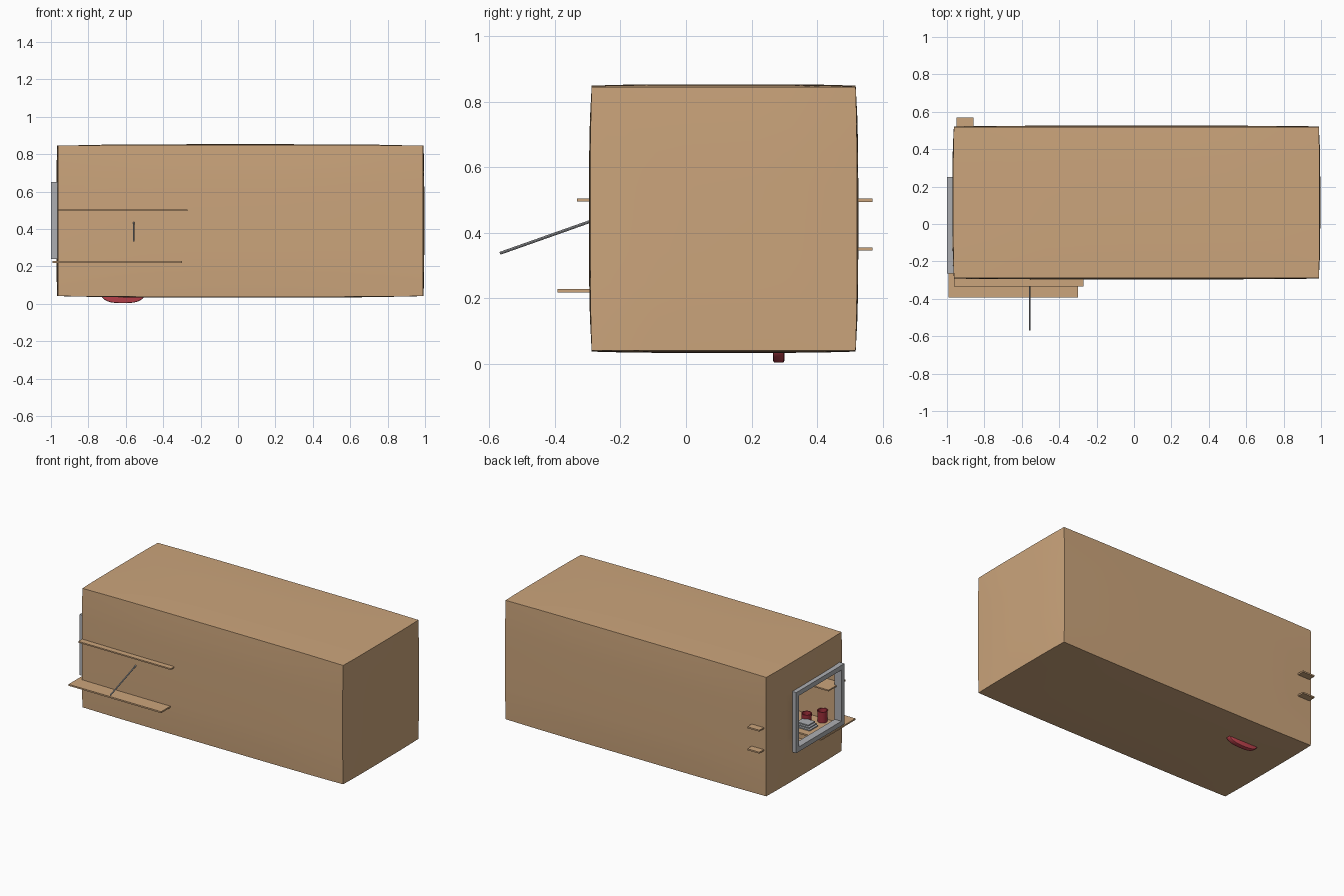
import bpy, bmesh, math
from mathutils import Vector

if "Cube" in bpy.data.objects:
    bpy.data.objects.remove(bpy.data.objects["Cube"])


def material(name, rgb):
    m = bpy.data.materials.new(name)
    m.diffuse_color = (*rgb, 1)
    m.use_nodes = True
    m.node_tree.nodes["Principled BSDF"].inputs["Base Color"].default_value = m.diffuse_color
    return m


TAN = material("tan wood", (0.60, 0.375, 0.20))
GREY = material("light grey", (0.42, 0.43, 0.45))
RED = material("red", (0.55, 0.06, 0.08))
DARK_RED = material("dark red", (0.36, 0.03, 0.045))


def finish(name, bm, mat, smooth=False):
    me = bpy.data.meshes.new(name)
    bmesh.ops.recalc_face_normals(bm, faces=bm.faces)
    bm.to_mesh(me)
    bm.free()
    me.materials.append(mat)
    ob = bpy.data.objects.new(name, me)
    bpy.context.collection.objects.link(ob)
    if smooth:
        bpy.context.view_layer.objects.active = ob
        ob.select_set(True)
        bpy.ops.object.shade_smooth_by_angle(angle=math.radians(35))
        ob.select_set(False)
    return ob


def box(name, lo, hi, mat):
    bm = bmesh.new()
    bmesh.ops.create_cube(bm, size=1)
    for v in bm.verts:
        v.co = Vector([(a + b) / 2 + c * (b - a) for a, b, c in zip(lo, hi, v.co)])
    return finish(name, bm, mat)


# Room shell: box with slightly bowed walls and a window opening on the left
bm = bmesh.new()
bmesh.ops.create_cube(bm, size=2)
bmesh.ops.subdivide_edges(bm, edges=bm.edges[:], cuts=7, use_grid_fill=True)
centre, half = (0.0125, 0.115, 0.443), (0.9755, 0.403, 0.402)
for v in bm.verts:
    p = v.co.copy()
    for i in range(3):
        j, k = (i + 1) % 3, (i + 2) % 3
        bow = 0
        if abs(p[i]) > 0.999:
            bow = math.copysign(0.008, p[i]) * (1 - p[j] ** 4) * (1 - 0.5 * p[k] ** 4)
        v.co[i] = centre[i] + p[i] * half[i] + bow
y0, y1, z0, z1 = -0.24, 0.22, 0.27, 0.62
for axis, d in ((1, y0), (1, y1), (2, z0), (2, z1)):
    wall = [f for f in bm.faces if f.calc_center_median().x < -0.95]
    geom = wall + list({e for f in wall for e in f.edges}) + list({v for f in wall for v in f.verts})
    co, no = [0, 0, 0], [0, 0, 0]
    co[axis], no[axis] = d, 1
    bmesh.ops.bisect_plane(bm, geom=geom, plane_co=co, plane_no=no)
hole = []
for f in bm.faces:
    c = f.calc_center_median()
    if c.x < -0.95 and y0 < c.y < y1 and z0 < c.z < z1:
        hole.append(f)
bmesh.ops.delete(bm, geom=hole, context='FACES')
room = finish("room_walls", bm, TAN, True)
solid = room.modifiers.new("thickness", 'SOLIDIFY')
solid.thickness = 0.012
solid.offset = -1

# Window frame
box("window_frame_bottom", (-1.0, -0.265, 0.24), (-0.95, 0.25, 0.272), GREY)
box("window_frame_top", (-1.0, -0.265, 0.618), (-0.95, 0.25, 0.65), GREY)
box("window_frame_front", (-1.0, -0.265, 0.27), (-0.95, -0.233, 0.62), GREY)
box("window_frame_back", (-1.0, 0.218, 0.27), (-0.95, 0.25, 0.62), GREY)

# Shelves along the front wall and small ones at the back corner
box("lower_shelf", (-0.993, -0.393, 0.218), (-0.30, -0.03, 0.228), TAN)
box("upper_shelf", (-0.962, -0.333, 0.495), (-0.27, -0.15, 0.504), TAN)
for i, z in enumerate((0.345, 0.494)):
    box(f"corner_shelf_{i}", (-0.948, 0.30, z), (-0.858, 0.57, z + 0.01), TAN)

# Tilted rod through the front wall
a, b = Vector((-0.558, -0.568, 0.337)), Vector((-0.558, -0.20, 0.467))
bm = bmesh.new()
bmesh.ops.create_cone(bm, cap_ends=True, segments=8, radius1=0.0045, radius2=0.0045, depth=(b - a).length)
bmesh.ops.rotate(bm, verts=bm.verts, matrix=(b - a).to_track_quat('Z', 'Y').to_matrix())
bmesh.ops.translate(bm, verts=bm.verts, vec=(a + b) / 2)
finish("tilted_rod", bm, GREY)

# Open red mugs on the lower shelf, turned from a small profile
for i, (x, y, h) in enumerate(((-0.85, -0.245, 0.075), (-0.77, -0.19, 0.055))):
    bm = bmesh.new()
    rings = []
    for r, z in ((0.03, 0), (0.033, h), (0.028, h), (0.026, 0.01)):
        rings.append([bm.verts.new((x + r * math.cos(t * math.pi / 8),
                                    y + r * math.sin(t * math.pi / 8), 0.228 + z)) for t in range(16)])
    for p, q in zip(rings, rings[1:]):
        for t in range(16):
            bm.faces.new((p[t], p[t - 1], q[t - 1], q[t]))
    bm.faces.new(rings[0])
    bm.faces.new(rings[-1])
    finish(f"mug_{i}", bm, DARK_RED, True)

# Grey stack beside the mugs
for i in range(3):
    box(f"stacked_plate_{i}", (-0.87 + 0.012 * i, -0.17, 0.228 + 0.01 * i),
        (-0.76, -0.08 - 0.01 * i, 0.235 + 0.01 * i), GREY)

# Red rounded body whose base pokes through the floor
bm = bmesh.new()
outline = []
for t in range(32):
    c, s = math.cos(t * math.pi / 16), math.sin(t * math.pi / 16)
    outline.append((-0.615 + 0.125 * math.copysign(abs(c) ** 0.7, c),
                    0.103 + 0.1 * math.copysign(abs(s) ** 0.6, s)))
front = bm.faces.new([bm.verts.new((x, 0.266, z)) for x, z in outline])
ext = bmesh.ops.extrude_face_region(bm, geom=[front])
bmesh.ops.translate(bm, verts=[v for v in ext["geom"] if isinstance(v, bmesh.types.BMVert)], vec=(0, 0.034, 0))
rim = [e for e in bm.edges if abs(e.verts[0].co.y - e.verts[1].co.y) < 1e-4]
bmesh.ops.bevel(bm, geom=rim, offset=0.006, segments=2, affect='EDGES', profile=0.5)
finish("red_body", bm, RED, True)
